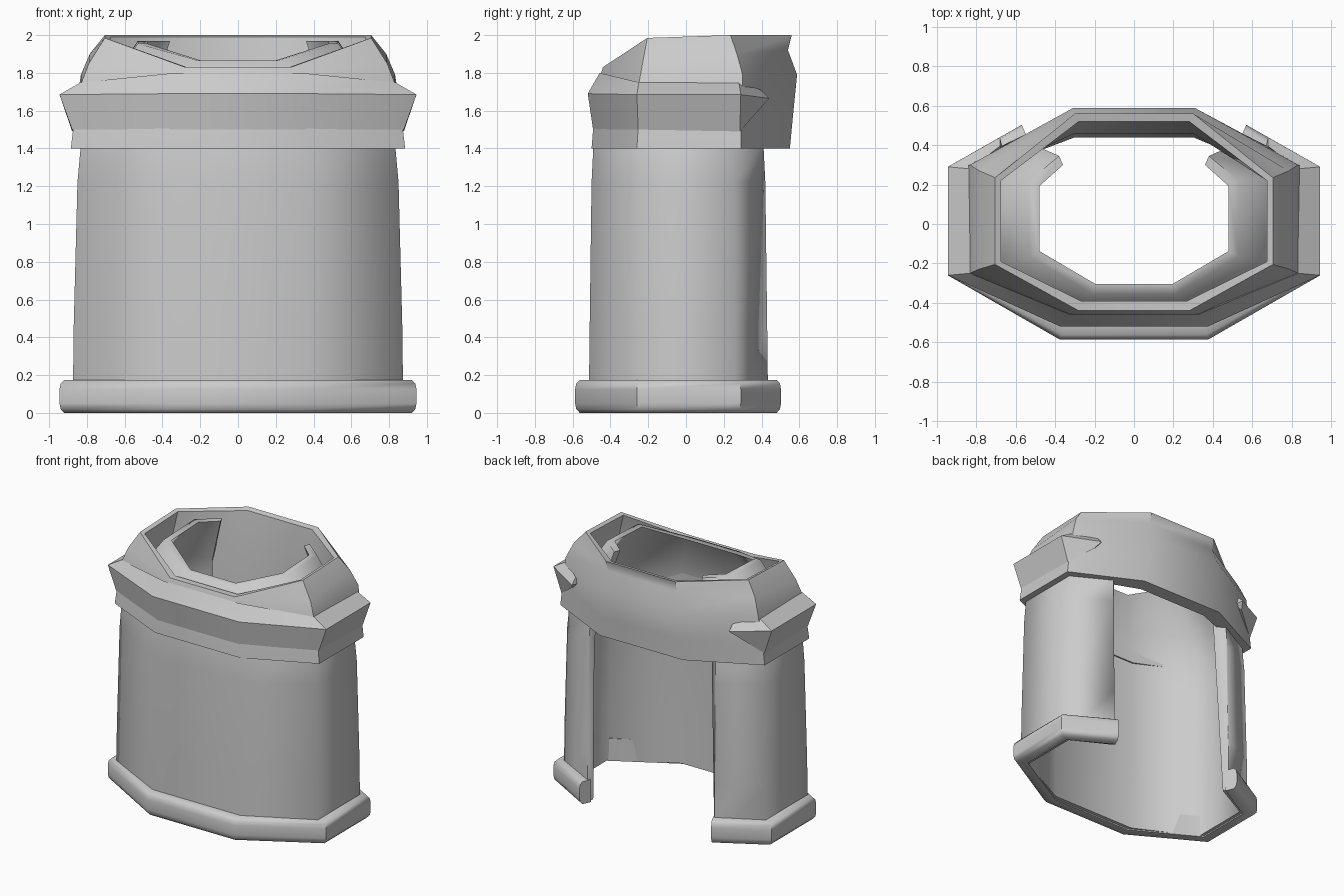
import bpy, bmesh, math


def inset(row, d, z=None):
    """Move a half outline inward by d: front corner, two side corners, back corner."""
    kx, ky = (0.3, 1, 1, 0.4), (1, 0.55, 0.55, 0.9)
    return [(x - d * a, y - math.copysign(d * b, y), h if z is None else z)
            for (x, y, h), a, b in zip(row, kx, ky)]


def flat(pts, z):
    return [(x, y, z) for x, y in pts]


def wrap(name, rows, closed, angle):
    """Skin mirrored half outlines into a solid band, open or closed at the back."""
    bm = bmesh.new()
    grid = []
    for half in rows:
        full = [(-x, y, z) for x, y, z in reversed(half)] + list(half)
        grid.append([bm.verts.new(p) for p in full])
    n, m = len(grid), len(grid[0])
    for r in range(n):
        a, b = grid[r], grid[(r + 1) % n]
        for i in range(m if closed else m - 1):
            j = (i + 1) % m
            bm.faces.new((a[i], a[j], b[j], b[i]))
    if not closed:
        # end caps, as quads pairing outer and inner rows
        for i in (0, m - 1):
            cap = bm.faces.new([g[i] for g in grid])
            bmesh.ops.triangulate(bm, faces=[cap])
    bmesh.ops.recalc_face_normals(bm, faces=bm.faces[:])
    me = bpy.data.meshes.new(name)
    bm.to_mesh(me)
    bm.free()
    ob = bpy.data.objects.new(name, me)
    bpy.context.collection.objects.link(ob)
    bpy.context.view_layer.objects.active = ob
    bpy.ops.object.select_all(action='DESELECT')
    ob.select_set(True)
    bpy.ops.object.shade_smooth_by_angle(angle=math.radians(angle))
    return ob


# Main shell, open at the back, necking in to the inner opening
outer = [
    flat([(.38, -.515), (.875, -.26), (.875, .26), (.55, .435)], 0.01),
    flat([(.38, -.51), (.87, -.255), (.87, .26), (.55, .43)], 0.45),
    flat([(.375, -.50), (.85, -.25), (.85, .255), (.55, .42)], 1.22),
    flat([(.37, -.49), (.832, -.25), (.832, .25), (.54, .41)], 1.42),
    flat([(.33, -.46), (.75, -.23), (.75, .25), (.48, .39)], 1.64),
    [(.21, -.355, 1.865), (.53, -.165, 1.955), (.53, .22, 1.97), (.38, .345, 1.97)],
]
wrap("shell_body", outer + [inset(r, .05) for r in reversed(outer)], False, 65)

# Rounded band around the foot
foot = flat([(.375, -.587), (.945, -.26), (.945, .29), (.57, .503)], 0)
profile = [(.025, 0), (.006, .02), (0, .05), (0, .125), (.006, .155),
           (.025, .175), (.095, .175), (.095, 0)]
wrap("foot_band", [inset(foot, d, z) for d, z in profile], False, 50)

# Closed hood ring with a sloping top edge
hood = [
    flat([(.37, -.50), (.885, -.26), (.885, .29), (.36, .55)], 1.4),
    flat([(.36, -.487), (.866, -.25), (.866, .29), (.34, .565)], 1.56),
    [(.32, -.46, 1.75), (.832, -.25, 1.74), (.832, .30, 1.79), (.31, .588, 1.79)],
    [(.29, -.452, 1.79), (.79, -.23, 1.85), (.785, .27, 1.90), (.30, .54, 1.92)],
    [(.28, -.44, 1.83), (.705, -.205, 1.985), (.705, .235, 2.0), (.30, .56, 2.0)],
    [(.27, -.39, 1.83), (.675, -.19, 1.975), (.675, .22, 1.99), (.28, .52, 1.99)],
    flat([(.32, -.42), (.76, -.23), (.76, .25), (.30, .46)], 1.7),
    flat([(.35, -.43), (.80, -.23), (.80, .25), (.30, .44)], 1.4),
]
wrap("hood_ring", hood, True, 40)

# Ridged collar over the hood, tapering away toward the back
collar = [
    [(.36, -.492, 1.50), (.878, -.253, 1.50), (.878, .285, 1.49), (.71, .39, 1.62)],
    [(.375, -.52, 1.69), (.945, -.26, 1.685), (.945, .29, 1.685), (.68, .44, 1.665)],
    [(.33, -.457, 1.80), (.832, -.25, 1.75), (.832, .28, 1.75), (.68, .395, 1.71)],
    [(.33, -.45, 1.64), (.82, -.23, 1.63), (.82, .26, 1.63), (.66, .36, 1.66)],
]
wrap("ridged_collar", collar, False, 35)
